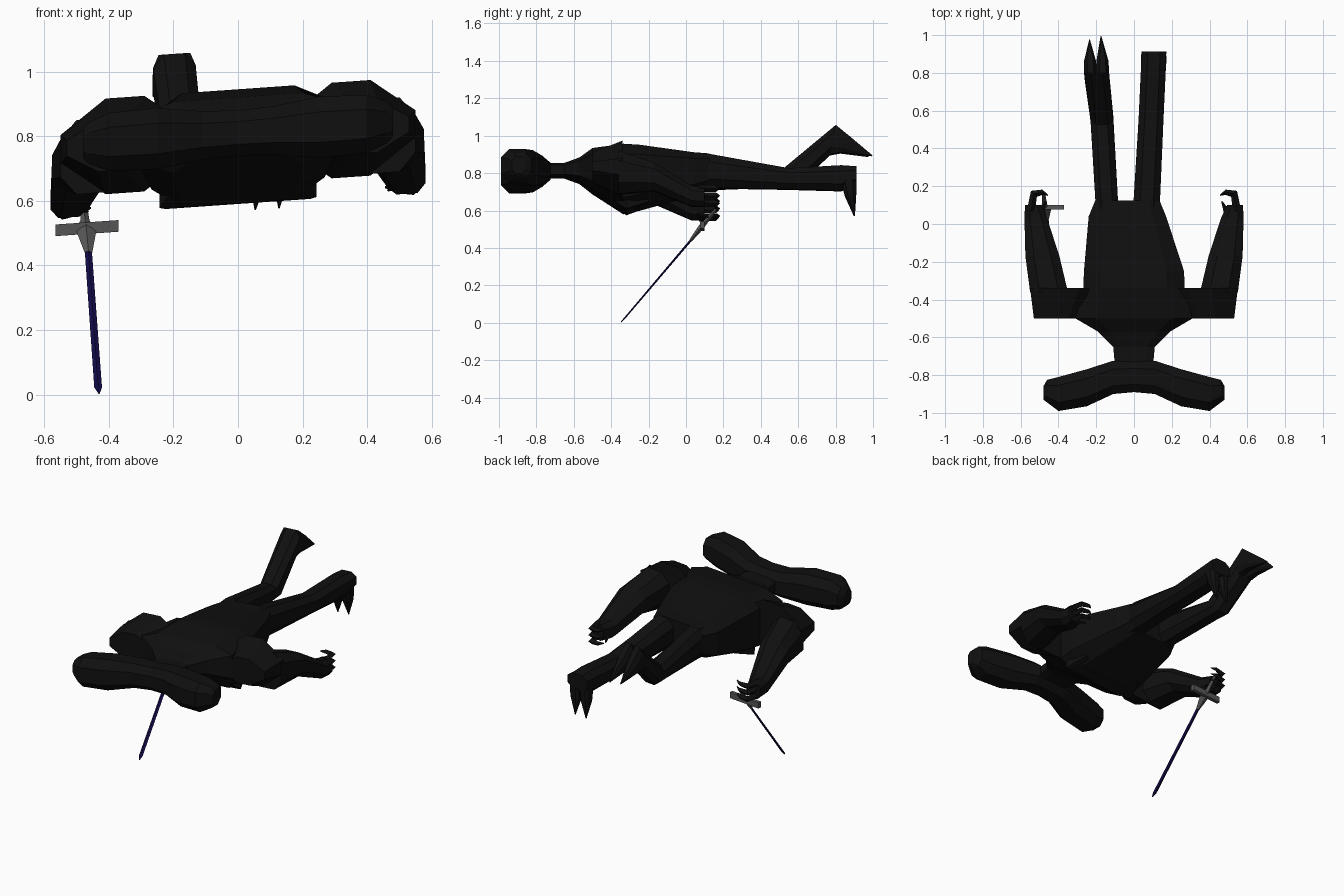
import bpy, bmesh
from math import sin, cos, radians

ROLL = 0.07  # the whole body leans slightly sideways


def material(name, rgb):
    m = bpy.data.materials.new(name)
    m.diffuse_color = (*rgb, 1)
    return m


BLACK = material("black", (0.005, 0.005, 0.005))
NAVY = material("navy", (0.005, 0.003, 0.06))
GREY = material("dark_grey", (0.09, 0.09, 0.09))


def loft(name, rings, mat=BLACK, corner=0.5, diamond=False, roll=ROLL):
    """Skin rings (x, y, z, half width, half height, tilt, yaw) into a closed flat-faced solid."""
    c = corner
    sec = [(1, c), (c, 1), (-c, 1), (-1, c), (-1, -c), (-c, -1), (c, -1), (1, -c)]
    if diamond:
        sec = [(1, 0), (0, 1), (-1, 0), (0, -1)]
    bm = bmesh.new()
    loops = []
    for r in rings:
        x, y, z, a, b, tilt, yaw = (list(r) + [0, 0])[:7]
        t, w = radians(tilt), radians(yaw)
        loop = []
        for u, v in sec:
            px = x + u * a * cos(w)
            loop.append(bm.verts.new((px, y + u * a * sin(w) - v * b * sin(t),
                                      z + v * b * cos(t) + roll * px)))
        loops.append(loop)
    n = len(sec)
    for p, q in zip(loops, loops[1:]):
        for i in range(n):
            j = (i + 1) % n
            bm.faces.new((p[i], p[j], q[j], q[i]))
    bm.faces.new(loops[0])
    bm.faces.new(loops[-1])
    bmesh.ops.recalc_face_normals(bm, faces=bm.faces)
    me = bpy.data.meshes.new(name)
    bm.to_mesh(me)
    bm.free()
    me.materials.append(mat)
    ob = bpy.data.objects.new(name, me)
    bpy.context.collection.objects.link(ob)
    return ob


# wide hammer-shaped head, lofted sideways
half = [(0.48, -0.895, .035, .045), (0.46, -0.885, .06, .065), (0.40, -0.90, .09, .09),
        (0.25, -0.867, .098, .095), (0.11, -0.812, .088, .075)]
profile = [(-x, y, a, b) for x, y, a, b in half] + [(0, -.807, .083, .07)] + half[::-1]
loft("head", [(x, y, 0.81, a, b, 0, 90) for x, y, a, b in profile])

# neck and torso: y, centre x, half width, bottom, top
torso = [(-.76, 0, .10, .775, .85), (-.65, 0, .11, .775, .85), (-.57, 0, .19, .75, .875),
         (-.50, 0, .31, .70, .92), (-.335, 0, .268, .592, .945), (-.25, 0, .265, .61, .94),
         (.04, -.035, .205, .69, .905), (.125, -.035, .17, .72, .90)]
loft("torso", [(x, y, (lo + hi) / 2, a, (hi - lo) / 2) for y, x, a, lo, hi in torso], corner=.65)
loft("chest", [(0, -.40, .70, .20, .05), (0, -.32, .645, .243, .055), (0, -.20, .67, .2, .04)],
     corner=.92)

for side, s in (("right", -1), ("left", 1)):
    # shoulder block and arm swept back
    loft(side + "_shoulder", [(s * .39, -.50, .80, .14, .08), (s * .35, -.34, .797, .20, .148)],
         corner=.3)
    loft(side + "_arm", [(s * .45, -.36, .77, .10, .115), (s * .485, -.17, .745, .09, .075),
                         (s * .52, .03, .64, .06, .055), (s * .535, .10, .635, .042, .05)])
    # fingers hooking inward
    for i, z in enumerate((.60, .64, .68)):
        loft(f"{side}_finger_{i}", [(s * .545, .07, z, .022, .02),
                                    (s * .53, .16, z, .022, .018, 0, s * 45),
                                    (s * .485, .168, z + .005, .014, .013, 0, s * 90),
                                    (s * .455, .152, z + .01, .003, .003, 0, s * 90)], diamond=True)
    loft(side + "_thumb", [(s * .50, .05, .62, .022, .02), (s * .465, .12, .60, .004, .004)],
         diamond=True)

# right leg: bent upwards at the knee
loft("right_leg", [(-.145, .03, .80, .06, .09), (-.145, .13, .81, .06, .09),
                   (-.17, .56, .79, .06, .06, 35), (-.197, .785, .99, .066, .08, -11)])
# left leg: straight
loft("left_leg", [(.068, .03, .80, .07, .09), (.068, .13, .805, .07, .09),
                  (.09, .55, .762, .066, .056), (.103, .83, .765, .066, .068),
                  (.105, .912, .78, .066, .047)])

# clawed feet, two toes each
for i, k in enumerate((-1, 1)):
    loft(f"right_foot_toe_{i}", [(-.197 + k * .032, .785, .99, .034, .08, -11),
                                 (-.2 + k * .033, .85, .965, .032, .05, -30),
                                 (-.205 + k * .03, .985 + k * .01, .905, .002, .003, -30)])
    loft(f"left_foot_toe_{i}", [(.105 + k * .034, .87, .75, .032, .042, 90),
                                (.10 + k * .034, .88, .67, .03, .03, 90),
                                (.09 + k * .037, .90, .567, .002, .003, 90)])

# sword held in the right hand, pointing down and forward
loft("sword_blade", [(-.43, -.348, .003, .002, .002, 50), (-.433, -.33, .022, .012, .004, 50),
                     (-.463, .025, .44, .011, .006, 50)], NAVY, diamond=True, roll=0)
loft("sword_hilt", [(-.463, .025, .44, .012, .008, 50), (-.47, .08, .51, .032, .015, 50),
                    (-.474, .105, .54, .014, .012, 50), (-.478, .16, .605, .008, .008, 50)],
     GREY, diamond=True, roll=0)
loft("sword_guard", [(-.565, .088, .548, .012, .018, 0, 90), (-.37, .088, .548, .012, .018, 0, 90)],
     GREY, corner=.95)
